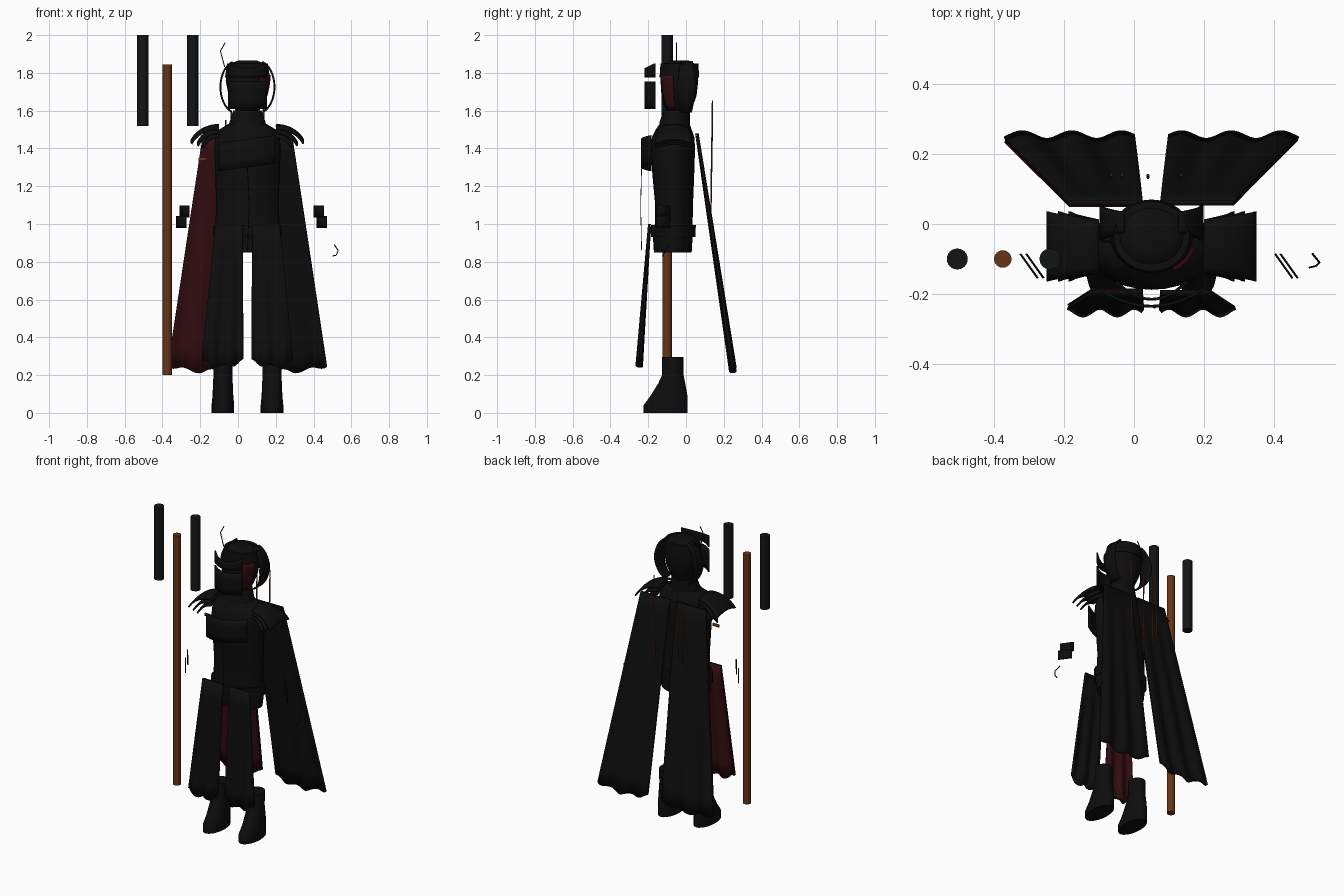
import bpy, bmesh
from math import sin, cos, pi

cube = bpy.data.objects.get("Cube")
if cube:
    bpy.data.objects.remove(cube)

CX = 0.05  # figure's centre line


def material(name, rgb):
    m = bpy.data.materials.new(name)
    m.use_nodes = True
    m.diffuse_color = (*rgb, 1)
    b = m.node_tree.nodes["Principled BSDF"]
    b.inputs["Base Color"].default_value = (*rgb, 1)
    b.inputs["Roughness"].default_value = 0.9
    return m


BLACK = material("black cloth", (0.004, 0.004, 0.004))
METAL = material("dark metal", (0.006, 0.007, 0.008))
RED = material("dark red", (0.035, 0.004, 0.006))
WOOD = material("brown wood", (0.13, 0.036, 0.008))


def finish(name, bm, mat, thick=0):
    bmesh.ops.recalc_face_normals(bm, faces=bm.faces[:])
    me = bpy.data.meshes.new(name)
    bm.to_mesh(me)
    bm.free()
    ob = bpy.data.objects.new(name, me)
    bpy.context.collection.objects.link(ob)
    me.materials.append(mat)
    if thick:
        mod = ob.modifiers.new("thickness", "SOLIDIFY")
        mod.thickness, mod.offset = thick, 0
    bpy.ops.object.select_all(action="DESELECT")
    bpy.context.view_layer.objects.active = ob
    ob.select_set(True)
    bpy.ops.object.shade_smooth_by_angle(angle=0.7)
    return ob


def loft(name, rings, mat, cx=CX, n=28):
    """Stack of ellipses: (z, half width, half depth, centre y)."""
    bm = bmesh.new()
    loops = [[bm.verts.new((cx + w * cos(2 * pi * i / n), cy + d * sin(2 * pi * i / n), z))
              for i in range(n)] for z, w, d, cy in rings]
    for a, b in zip(loops, loops[1:]):
        for i in range(n):
            j = (i + 1) % n
            bm.faces.new((a[i], a[j], b[j], b[i]))
    bm.faces.new(loops[0])
    bm.faces.new(loops[-1])
    return finish(name, bm, mat)


def sheet(name, f, mat, thick, nu=24, nv=8):
    """Thickened surface from f(u, v), u and v in 0..1."""
    bm = bmesh.new()
    g = [[bm.verts.new(f(i / nu, j / nv)) for i in range(nu + 1)] for j in range(nv + 1)]
    for j in range(nv):
        for i in range(nu):
            bm.faces.new((g[j][i], g[j][i + 1], g[j + 1][i + 1], g[j + 1][i]))
    return finish(name, bm, mat, thick)


def wire(name, pts, r, mat):
    cu = bpy.data.curves.new(name, "CURVE")
    cu.dimensions = "3D"
    cu.bevel_depth, cu.bevel_resolution, cu.use_fill_caps = r, 1, True
    s = cu.splines.new("POLY")
    s.points.add(len(pts) - 1)
    for p, q in zip(s.points, pts):
        p.co = (*q, 1)
    cu.materials.append(mat)
    ob = bpy.data.objects.new(name, cu)
    bpy.context.collection.objects.link(ob)


def mix(a, b, t):
    return a + (b - a) * t


# Torso, belt, collar and head
loft("torso", [(0.85, .165, .10, -.07), (0.93, .175, .105, -.07), (1.0, .17, .1, -.065),
               (1.1, .165, .1, -.063), (1.25, .17, .11, -.067), (1.4, .176, .118, -.07),
               (1.46, .172, .112, -.068), (1.5, .15, .095, -.065), (1.53, .1, .08, -.06)], BLACK)
loft("belt", [(0.93, .182, .118, -.068), (0.995, .18, .12, -.068)], BLACK)
loft("collar", [(1.5, .105, .085, -.06), (1.54, .095, .08, -.06), (1.6, .075, .07, -.05)], BLACK)
loft("head", [(1.58, .05, .05, -.04), (1.62, .075, .075, -.04), (1.68, .1, .093, -.037),
              (1.76, .115, .1, -.035), (1.82, .108, .097, -.035), (1.85, .09, .08, -.035),
              (1.865, .05, .05, -.035)], BLACK)
loft("headband", [(1.775, .119, .105, -.035), (1.85, .108, .1, -.035)], BLACK)


# Floating curved plates in front of the chest and face
def front_plate(name, half, y_mid, y_end, z0, z1, slant=0, peak=0):
    def f(u, v):
        t = 2 * u - 1
        return (CX + half * t, mix(y_mid, y_end, t * t),
                mix(z0, z1, v) + slant * t + peak * v * (t * t - 1))
    sheet(name, f, BLACK, 0.008, 16, 3)


front_plate("chest_wrap", .15, -.235, -.185, 1.3, 1.45, .02)
front_plate("face_mask", .1, -.215, -.165, 1.61, 1.755)
front_plate("visor", .1, -.215, -.165, 1.775, 1.85, 0, .025)


# Red side panel of the head
def head_patch(u, v):
    z = mix(1.61, 1.79, v)
    a = mix(-1.05, -.3, u)
    r = mix(.08, .121, sin(pi / 2 * v))
    return (CX + r * cos(a) + .004, -.035 + r * .92 * sin(a), z)


sheet("red_head_panel", head_patch, RED, 0.006, 10, 8)


# Mirrored parts on both sides
def cloth(s, x_top, x_bot, y_top, y_bot, z_top, z_bot, waves, shift=0):
    def f(u, v):
        x = mix(mix(x_top[0], x_top[1], u), mix(x_bot[0], x_bot[1], u), v)
        y = mix(y_top, y_bot, v) + .011 * v * sin(2 * pi * waves * u) + shift
        hem = -.03 * v * sin(pi * u) + .01 * v * cos(2 * pi * waves * u)
        return (CX + s * x, y, mix(z_top, z_bot, v) + hem)
    return f


for s, side in ((-1, "right"), (1, "left")):
    back = ((.025, .235), (.05, .42), .06, .25, 1.48, .25, 2.6)
    front = ((.025, .17), (.025, .24), -.195, -.25, 1.0, .275, 2.2)
    sheet(side + "_cape", cloth(s, *back), BLACK, .014, 32, 12)
    sheet(side + "_skirt", cloth(s, *front), BLACK, .012, 32, 8)
    if s < 0:
        sheet("cape_lining", cloth(s, *back, -.01), RED, .004, 32, 12)
        sheet("skirt_lining", cloth(s, *front, .009), RED, .004, 32, 8)

    # Layered shoulder plates
    for k in range(3):
        def plate(u, v, k=k):
            a = u * 1.15
            reach = .16 - .02 * k
            x = .15 + reach * sin(a) * (1 - .12 * k)
            z = 1.525 - .022 * k - reach * .85 * (1 - cos(a)) - .02 * (2 * v - 1) ** 2
            return (CX + s * x, -.064 + (2 * v - 1) * mix(.075, .1, u), z)
        sheet(f"{side}_shoulder_plate_{k + 1}", plate, BLACK, .01, 10, 8)

    # Crescent beside the head
    def crescent(u, v):
        a = mix(-1.25, 1.3, v)
        w = .05 * (1 - .4 * abs(2 * v - 1))
        return (CX + s * (.055 + .088 * cos(a)), mix(-w, w, u) + .005 * v, 1.725 + .138 * sin(a))
    sheet(side + "_crescent", crescent, BLACK, .01, 4, 16)

    # Boots
    loft(side + "_boot", [(0, .06, .117, -.108), (.04, .06, .117, -.108), (.09, .055, .098, -.09),
                          (.16, .052, .07, -.075), (.2, .05, .057, -.07), (.295, .052, .056, -.07)],
         BLACK, CX + s * .13, 20)

# Paired slanted plates where the hands would be
for name, x0, z0 in (("right_hand_upper", -.308, 1.035), ("right_hand_lower", -.325, .98),
                     ("left_hand_upper", .403, 1.035), ("left_hand_lower", .418, .98)):
    sheet(name, lambda u, v: (x0 + .05 * u, -.085 - .07 * u, z0 + .062 * v), BLACK, .006, 1, 1)

# Floating staff and two tubes
for name, x, r, z0, z1, mat in (("staff", -.375, .025, .2, 1.845, WOOD),
                                ("outer_tube", -.505, .03, 1.52, 2.0, METAL),
                                ("inner_tube", -.24, .03, 1.52, 2.0, METAL)):
    loft(name, [(z0, r, r, -.1), (z1, r, r, -.1)], mat, x, 24)

# Thin hanging strips behind the back
for i, (x, z0, z1) in enumerate(((-.065, 1.06, 1.55), (-.035, 1.15, 1.6),
                                 (.04, 1.07, 1.6), (.135, 1.1, 1.655))):
    wire(f"back_strip_{i + 1}", [(x, .132, z0), (x, .14, z1)], .004, WOOD)

# Small brown clasp, hooks and front cord
sheet("shoulder_clasp", lambda u, v: (-.21 + .045 * u, -.045, 1.333 + .018 * v), WOOD, .006, 1, 1)
wire("head_hook", [(-.068, -.05, 1.96), (-.093, -.05, 1.915), (-.07, -.05, 1.83)], .003, BLACK)
wire("hand_hook", [(.51, -.085, .89), (.53, -.11, .86), (.52, -.12, .835), (.5, -.125, .83)],
     .003, BLACK)
wire("front_cord", [(CX, -.235, 1.3), (CX + .01, -.24, 1.1), (CX, -.235, .86)], .002, BLACK)
